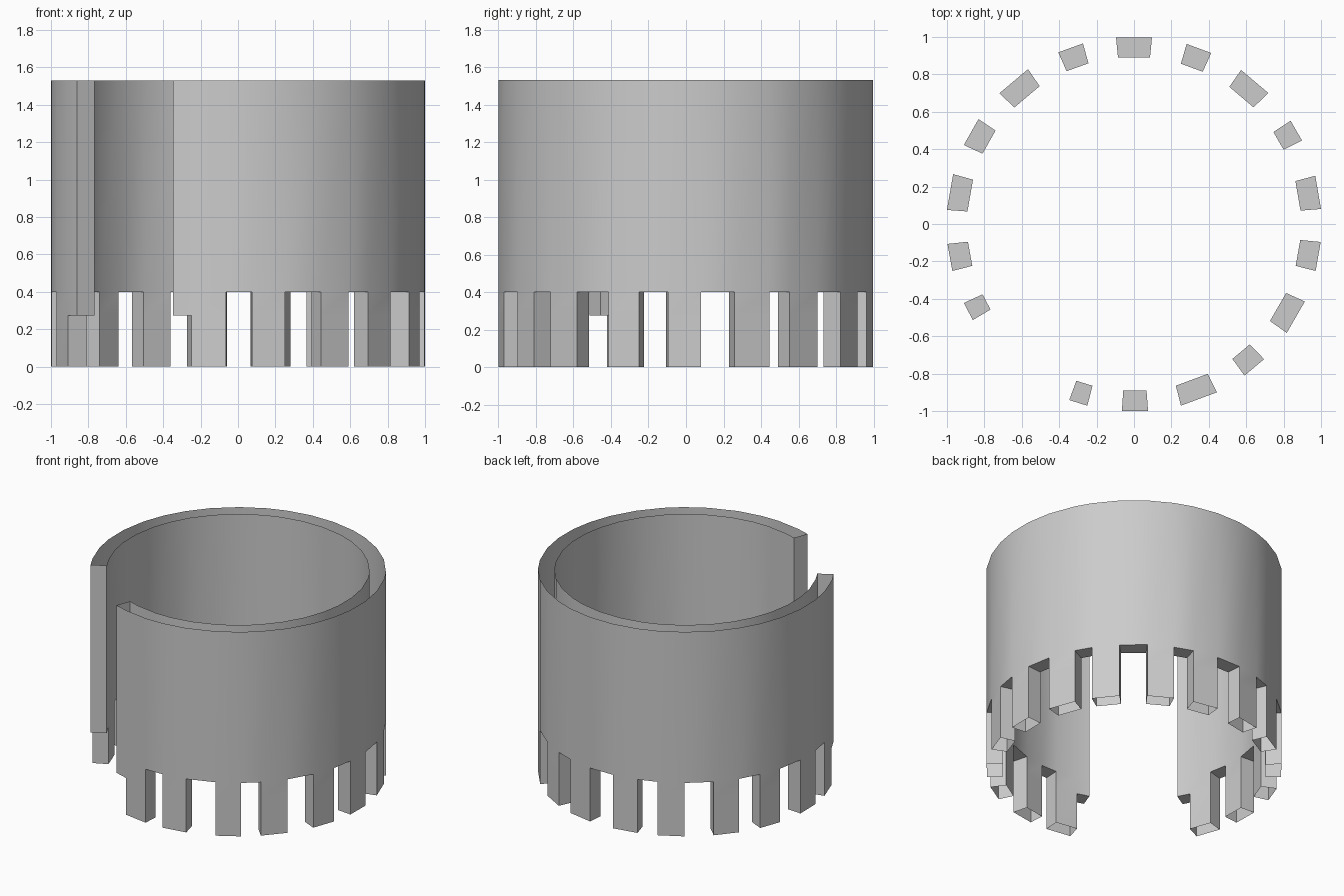
import bpy
import bmesh
from math import cos, sin, radians

cube = bpy.data.objects.get("Cube")
if cube:
    bpy.data.objects.remove(cube, do_unlink=True)

OUTER, INNER = 1.003, 0.893
LEVELS = [0, 0.275, 0.4, 1.53]
# Edge angles round the split ring; panels alternate notch, tooth, notch...
ANGLES = [-110.2, -104.4, -93.7, -85.7, -75.5, -63.8, -53.9, -46.1, -35.5,
          -24.4, -14.5, -5.5, 4.6, 14.9, 26.4, 33.4, 44.3, 55.2, 65.7, 73.7,
          84.5, 95.5, 105.8, 113.8, 124.4, 135.8, 146, 155.1, 164.6, 175.7,
          186.1, 194.5, 204.9, 210.8]

bm = bmesh.new()


def point(radius, angle, z):
    a = radians(angle)
    return bm.verts.new((radius * cos(a), radius * sin(a), z))


def face(*corners):
    bm.faces.new([point(*c) for c in corners])


def end_wall(angle, first, last, flip):
    """Radial wall joining the inner and outer skins between two levels."""
    for z0, z1 in zip(LEVELS[first:last], LEVELS[first + 1:last + 1]):
        quad = [(INNER, angle, z0), (OUTER, angle, z0),
                (OUTER, angle, z1), (INNER, angle, z1)]
        face(*(quad[::-1] if flip else quad))


# Skins, tooth sides and notch ceilings
panels = list(zip(ANGLES, ANGLES[1:]))
final = len(panels) - 1


def bottom_level(i):
    if i % 2:
        return 0
    return 1 if i in (0, final) else 2


for i, (a, b) in enumerate(panels):
    low = bottom_level(i)
    for z0, z1 in zip(LEVELS[low:], LEVELS[low + 1:]):
        face((OUTER, a, z0), (OUTER, b, z0), (OUTER, b, z1), (OUTER, a, z1))
        face((INNER, b, z0), (INNER, a, z0), (INNER, a, z1), (INNER, b, z1))
    if i % 2:
        end_wall(a, 0, bottom_level(i - 1), False)
        end_wall(b, 0, bottom_level(i + 1), True)
    else:
        z = LEVELS[low]
        face((OUTER, a, z), (INNER, a, z), (INNER, b, z), (OUTER, b, z))

# Ends at the open slot
end_wall(ANGLES[0], 1, 3, False)
end_wall(ANGLES[-1], 1, 3, True)
bmesh.ops.remove_doubles(bm, verts=bm.verts[:], dist=0.0005)

mesh = bpy.data.meshes.new("notched_split_ring")
bm.to_mesh(mesh)
bm.free()
ring = bpy.data.objects.new("notched_split_ring", mesh)
bpy.context.collection.objects.link(ring)

# Plain grey material
grey = bpy.data.materials.new("light_grey")
grey.use_nodes = True
colour = (0.6, 0.6, 0.6, 1)
grey.diffuse_color = colour
for node in grey.node_tree.nodes:
    if node.type == "BSDF_PRINCIPLED":
        node.inputs["Base Color"].default_value = colour
mesh.materials.append(grey)

bpy.ops.object.select_all(action="DESELECT")
ring.select_set(True)
bpy.context.view_layer.objects.active = ring
bpy.ops.object.shade_smooth_by_angle(angle=radians(30))
